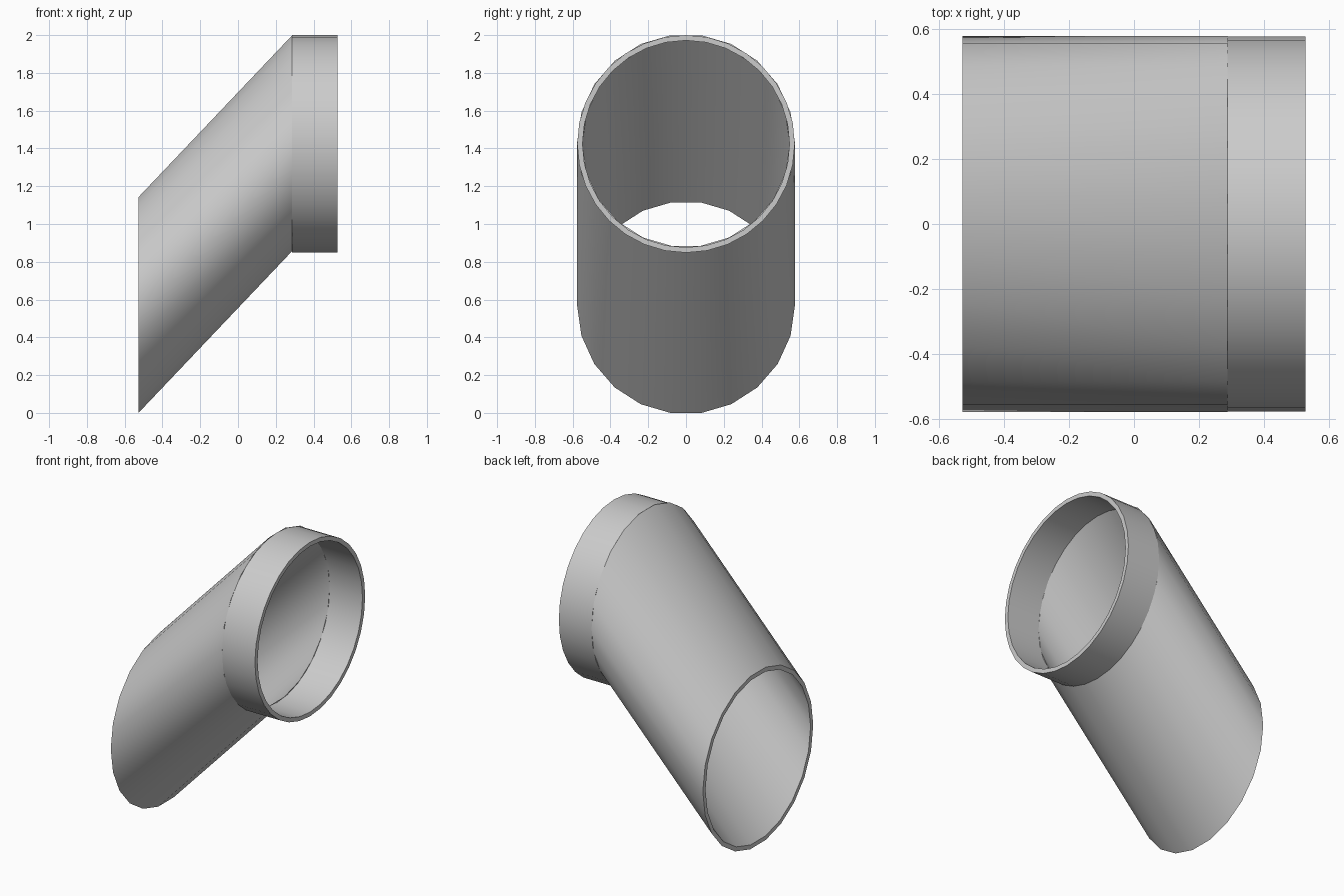
import bpy
import bmesh
import math

cube = bpy.data.objects.get("Cube")
if cube:
    bpy.data.objects.remove(cube, do_unlink=True)

grey = bpy.data.materials.new("plain grey")
grey.use_nodes = True
colour = (0.6, 0.6, 0.6, 1)
grey.diffuse_color = colour
grey.node_tree.nodes["Principled BSDF"].inputs["Base Color"].default_value = colour


def tube(name, start, end, radius, wall, sides):
    """Hollow tube with both ends cut upright; start and end are (x, z) centres."""
    bm = bmesh.new()

    def ring(centre, r):
        angles = [2 * math.pi * i / sides for i in range(sides)]
        return [bm.verts.new((centre[0], r * math.cos(a), centre[1] + r * math.sin(a)))
                for a in angles]

    # Cross-section loop: outer wall, end rim, inner wall, start rim
    loops = [ring(start, radius), ring(end, radius),
             ring(end, radius - wall), ring(start, radius - wall)]
    for k in range(4):
        a, b = loops[k], loops[(k + 1) % 4]
        for i in range(sides):
            j = (i + 1) % sides
            bm.faces.new((a[i], a[j], b[j], b[i]))
    bmesh.ops.recalc_face_normals(bm, faces=bm.faces)

    mesh = bpy.data.meshes.new(name)
    bm.to_mesh(mesh)
    bm.free()
    mesh.materials.append(grey)
    obj = bpy.data.objects.new(name, mesh)
    bpy.context.collection.objects.link(obj)
    bpy.ops.object.select_all(action="DESELECT")
    obj.select_set(True)
    bpy.context.view_layer.objects.active = obj
    bpy.ops.object.shade_smooth_by_angle(angle=math.radians(35))
    return obj


# Slanted pipe with mitred ends
tube("slanted_pipe", (-0.527, 0.571), (0.287, 1.428), 0.577, 0.028, 22)

# Straight collar at the upper end
tube("collar", (0.287, 1.424), (0.527, 1.424), 0.576, 0.028, 32)
